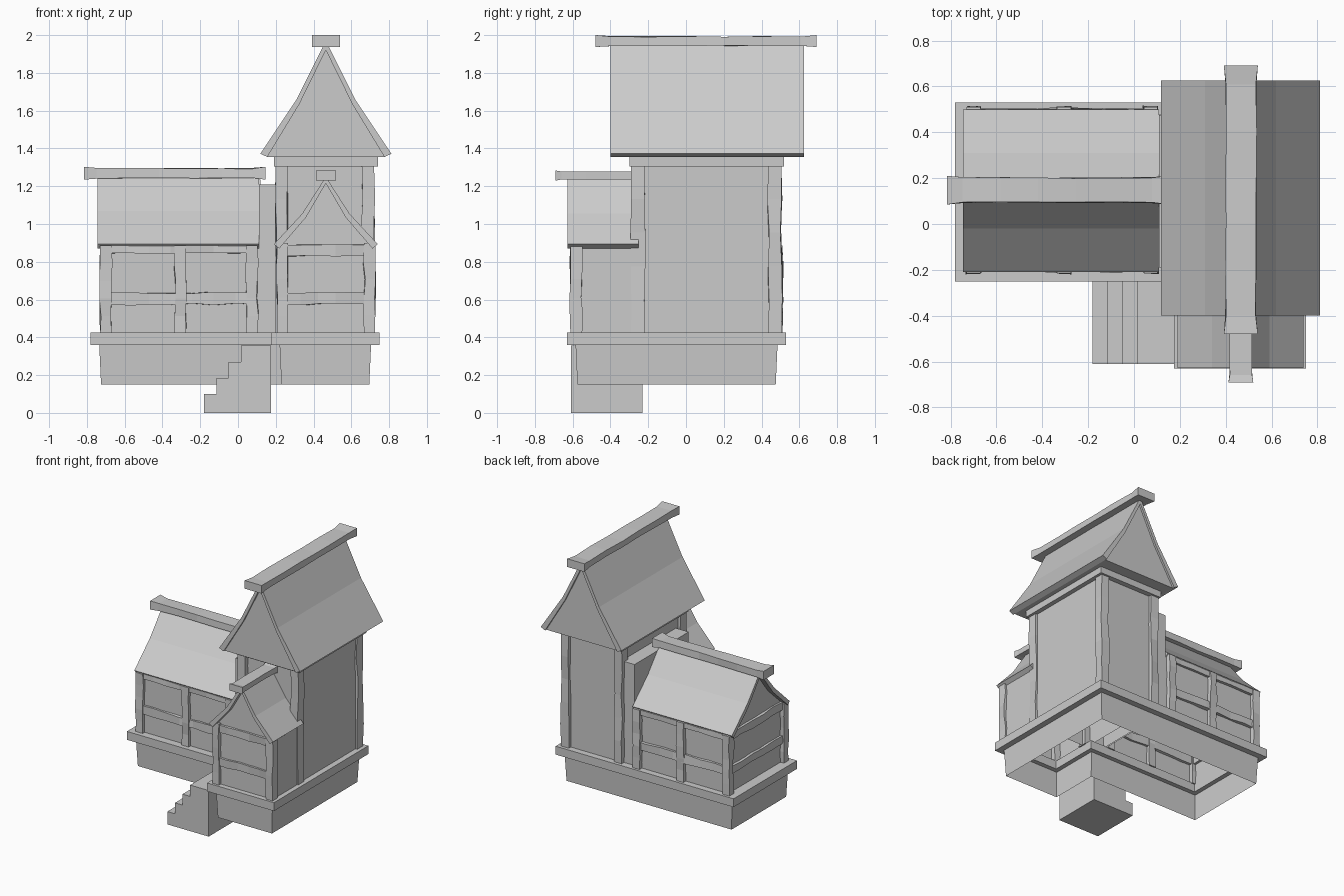
import bpy, bmesh, random
from mathutils import Vector

if "Cube" in bpy.data.objects:
    bpy.data.objects.remove(bpy.data.objects["Cube"])

random.seed(4)
CX = 0.465   # tower and porch centre line (x)
WY = 0.145   # side wing centre line (y)


def finish(name, bm, fix=True):
    if fix:
        bmesh.ops.recalc_face_normals(bm, faces=bm.faces)
    me = bpy.data.meshes.new(name)
    bm.to_mesh(me)
    bm.free()
    ob = bpy.data.objects.new(name, me)
    bpy.context.collection.objects.link(ob)
    return ob


def prism(name, pts, axis, a, b, open_bottom=False):
    """Extrude a 2D profile (u, z) along x or y."""
    bm = bmesh.new()
    put = (lambda u, z, t: (t, u, z)) if axis == 'x' else (lambda u, z, t: (u, t, z))
    va = [bm.verts.new(put(u, z, a)) for u, z in pts]
    vb = [bm.verts.new(put(u, z, b)) for u, z in pts]
    n = len(pts)
    bm.faces.new(va)
    bm.faces.new(vb)
    for i in range(n):
        j = (i + 1) % n
        bm.faces.new((va[i], va[j], vb[j], vb[i]))
    bmesh.ops.recalc_face_normals(bm, faces=bm.faces)
    if open_bottom:
        zmin = min(z for _, z in pts)
        low = [f for f in bm.faces if all(abs(v.co.z - zmin) < 1e-5 for v in f.verts)]
        bmesh.ops.delete(bm, geom=low, context='FACES_ONLY')
    return finish(name, bm, False)


def box(name, lo, hi, open_bottom=False):
    x0, y0, z0 = lo
    x1, y1, z1 = hi
    return prism(name, [(x0, z0), (x1, z0), (x1, z1), (x0, z1)], 'y', y0, y1, open_bottom)


def mirrored(half, c):
    """Half profile from eave to apex -> full profile around c."""
    return [(c - h, z) for h, z in half] + [(c + h, z) for h, z in half[-2::-1]]


def loft(name, loops, cyclic):
    bm = bmesh.new()
    rows = [[bm.verts.new(p) for p in lp] for lp in loops]
    n = len(rows[0])
    for k in range(len(rows) if cyclic else len(rows) - 1):
        a, b = rows[k], rows[(k + 1) % len(rows)]
        for i in range(n):
            j = (i + 1) % n
            bm.faces.new((a[i], a[j], b[j], b[i]))
    return finish(name, bm, False)


def timber(name, lo, hi, segs=5, jit=0.006, flare=0.0):
    """Hand-hewn beam along its longest axis, optional flared ends."""
    lo, hi = Vector(lo), Vector(hi)
    size = hi - lo
    ax = max(range(3), key=lambda i: size[i])
    u, v = [i for i in range(3) if i != ax]
    bm = bmesh.new()
    rows = []
    for k in range(segs + 1):
        end = k in (0, segs)
        t = k / segs
        if flare and not end:
            t = 0.07 + 0.86 * (k - 1) / (segs - 2)
        row = []
        for su, sv in ((-1, -1), (1, -1), (1, 1), (-1, 1)):
            p = (lo + hi) / 2
            p[ax] = lo[ax] + size[ax] * t
            for i, s in ((u, su), (v, sv)):
                p[i] += s * size[i] / 2
                if not end:
                    p[i] += random.uniform(-jit, jit) - s * flare
            row.append(bm.verts.new(p))
        rows.append(row)
    bm.faces.new(rows[0])
    bm.faces.new(rows[-1])
    for a, b in zip(rows, rows[1:]):
        for i in range(4):
            j = (i + 1) % 4
            bm.faces.new((a[i], a[j], b[j], b[i]))
    return finish(name, bm)


def footprint(d, z):
    """L-shaped plan, inset by d."""
    return [(-.78 + d, -.25 + d, z), (.175 + d, -.25 + d, z), (.175 + d, -.63 + d, z),
            (.75 - d, -.63 + d, z), (.75 - d, .53 - d, z), (-.78 + d, .53 - d, z)]


def roof(name, outer, inner, c, axis, a, b):
    o, i = mirrored(outer, c), mirrored(inner, c)
    return prism(name, o + i[::-1], axis, a, b)


# Stone base, floor trim and steps
loft("foundation", [footprint(.055, .15), footprint(.045, .37)], False)
loft("floor_trim", [footprint(0, .36), footprint(0, .425), footprint(.08, .425), footprint(.08, .36)], True)
steps = [(.175, 0), (-.18, 0)]
for k, z in enumerate((.10, .185, .27, .358)):
    x = -.18 + .065 * k
    steps += [(x, z), (x + .065, z)]
steps[-1] = (.175, .358)
prism("entrance_steps", steps, 'y', -.61, -.23)

# Tower
box("tower_walls", (.22, -.255, .42), (.705, .48, 1.32), True)
box("tower_cornice", (.19, -.30, 1.305), (.74, .52, 1.358))
tin = [(.31, 1.355), (.14, 1.635), (0, 1.92)]
roof("tower_roof", [(.347, 1.372), (.155, 1.66), (0, 1.97)], tin, CX, 'y', -.40, .625)
prism("tower_gable", mirrored(tin, CX), 'y', -.385, .61)
timber("tower_ridge", (.392, -.48, 1.937), (.54, .69, 2.0), 7, .003, .007)
for x in (.20, .655):
    for y in (-.29, .435):
        timber("tower_post", (x, y, .42), (x + .065, y + .07, 1.31))

# Party wall between tower and wing
box("party_wall", (.11, -.19, .42), (.225, .475, 1.21), True)

# Side wing
win = [(.335, .87), (.15, 1.04), (0, 1.235)]
prism("wing_walls", [(WY - .335, .42)] + mirrored(win, WY) + [(WY + .335, .42)], 'x', -.70, .12, True)
roof("wing_roof", [(.355, .893), (.165, 1.07), (0, 1.27)], win, WY, 'x', -.745, .11)
timber("wing_ridge", (-.815, .085, 1.235), (.145, .21, 1.303), 7, .003, .008)
for y in (-.215, .455):
    for x in (-.73, -.335, .043):
        timber("wing_post", (x, y, .42), (x + .06, y + .055, .885))
    timber("wing_rail", (-.70, y + .008, .575), (.10, y + .047, .635), 7)
    timber("wing_top_beam", (-.70, y + .008, .845), (.10, y + .047, .885), 7, .003)
for z in (.575, .835):
    timber("wing_end_rail", (-.718, -.18, z), (-.68, .47, z + .06))

# Front porch bay
pin = [(.247, .87), (.105, 1.035), (0, 1.215)]
prism("porch_walls", [(CX - .247, .42)] + mirrored(pin, CX) + [(CX + .247, .42)], 'y', -.59, -.25, True)
roof("porch_roof", [(.275, .893), (.125, 1.055), (0, 1.25)], pin, CX, 'y', -.627, -.252)
timber("porch_ridge", (.412, -.69, 1.23), (.52, -.25, 1.283), 5, .002, .005)
for x in (.207, .668):
    timber("porch_post", (x, -.612, .42), (x + .058, -.55, .90))
for z in (.575, .83):
    timber("porch_rail", (.24, -.605, z), (.70, -.565, z + .06))
